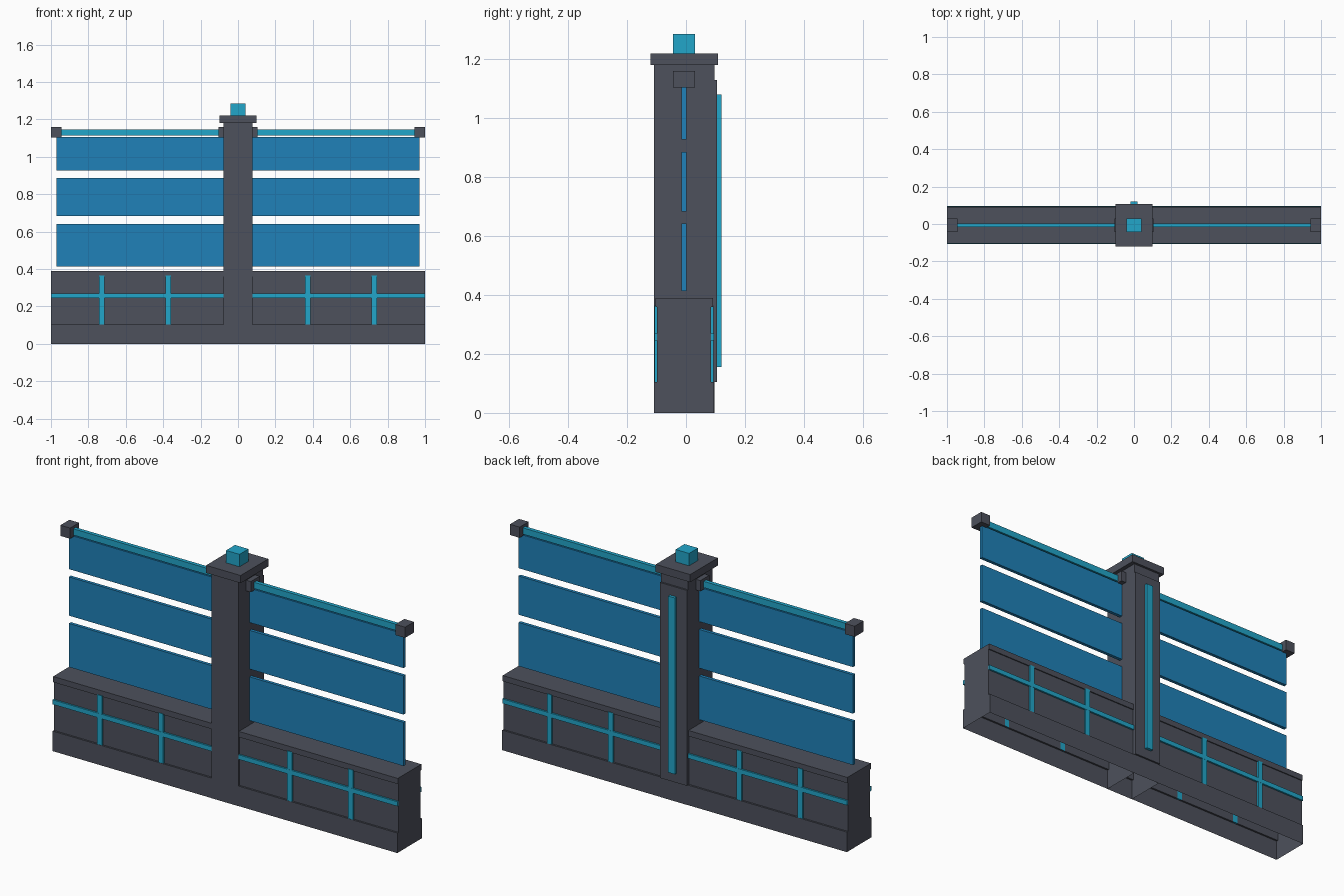
import bpy, bmesh

if "Cube" in bpy.data.objects:
    bpy.data.objects.remove(bpy.data.objects["Cube"])

YC = -0.0065  # depth centre of the wall body


def material(name, rgb):
    m = bpy.data.materials.new(name)
    m.diffuse_color = (*rgb, 1)
    m.use_nodes = True
    m.node_tree.nodes["Principled BSDF"].inputs["Base Color"].default_value = m.diffuse_color
    return m


GREY = material("dark grey metal", (0.075, 0.082, 0.107))
TEAL = material("glowing teal", (0.016, 0.38, 0.59))
BLUE = material("blue glass", (0.014, 0.22, 0.48))


def finish(name, bm, mat):
    bmesh.ops.recalc_face_normals(bm, faces=bm.faces)
    me = bpy.data.meshes.new(name)
    bm.to_mesh(me)
    bm.free()
    me.materials.append(mat)
    ob = bpy.data.objects.new(name, me)
    bpy.context.collection.objects.link(ob)
    return ob


def box(name, x, y, z, mat, open_bottom=False):
    """Box from (min, max) ranges on each axis."""
    bm = bmesh.new()
    bmesh.ops.create_cube(bm, size=1)
    for v in bm.verts:
        v.co = [r[0] if c < 0 else r[1] for c, r in zip(v.co, (x, y, z))]
    if open_bottom:
        bm.normal_update()
        bmesh.ops.delete(bm, geom=[f for f in bm.faces if f.normal.z < -0.9],
                         context='FACES_ONLY')
    return finish(name, bm, mat)


def depth(h):
    return (YC - h, YC + h)


def span(side, a, b):
    return (a, b) if side > 0 else (-b, -a)


# Base wall: stepped profile (plinth, recessed panel, lip), hollow underneath
half = [(0.1015, 0), (0.1015, 0.105), (0.092, 0.105), (0.092, 0.36),
        (0.0975, 0.36), (0.0975, 0.39)]
profile = [(YC - h, z) for h, z in half] + [(YC + h, z) for h, z in reversed(half)]
bm = bmesh.new()
ends = [[bm.verts.new((x, y, z)) for y, z in profile] for x in (-1, 1)]
for i in range(len(profile) - 1):
    bm.faces.new((ends[0][i], ends[0][i + 1], ends[1][i + 1], ends[1][i]))
for ring in ends:
    bm.faces.new(ring)
finish("base_wall", bm, GREY)

# Centre pillar, back plate, cap and beacon
box("pillar", (-0.078, 0.078), depth(0.1025), (0, 1.18), GREY, open_bottom=True)
box("pillar_back_plate", (-0.078, 0.078), (0.09, 0.105), (0.105, 1.13), GREY)
box("pillar_back_light", (-0.019, 0.019), (0.10, 0.12), (0.155, 1.08), TEAL)
box("pillar_cap", (-0.1, 0.1), depth(0.1145), (1.18, 1.22), GREY)
box("beacon", (-0.039, 0.039), depth(0.037), (1.22, 1.285), TEAL)

for s, label in ((-1, "left"), (1, "right")):
    # Glass slats
    for n, z in enumerate(((0.413, 0.642), (0.683, 0.886), (0.927, 1.107))):
        box(f"{label}_slat_{n + 1}", span(s, 0.07, 0.971), depth(0.0085), z, BLUE)
    # Top rail with end block and collar
    box(f"{label}_rail", span(s, 0.09, 0.96), depth(0.01), (1.113, 1.146), TEAL)
    box(f"{label}_rail_end", span(s, 0.944, 1.0), depth(0.037), (1.104, 1.16), GREY)
    box(f"{label}_rail_collar", span(s, 0.07, 0.105), depth(0.037), (1.104, 1.16), GREY)
    # Light strips on both faces of the base
    for f, face in ((-1, "front"), (1, "back")):
        def y(h):
            return tuple(sorted((YC + f * 0.0915, YC + f * h)))
        box(f"{label}_{face}_strip", span(s, 0.07, 1.0), y(0.1012), (0.245, 0.269), TEAL)
        for n, x in enumerate((0.373, 0.728)):
            box(f"{label}_{face}_bar_{n + 1}", span(s, x - 0.014, x + 0.014),
                y(0.1005), (0.105, 0.365), TEAL)
